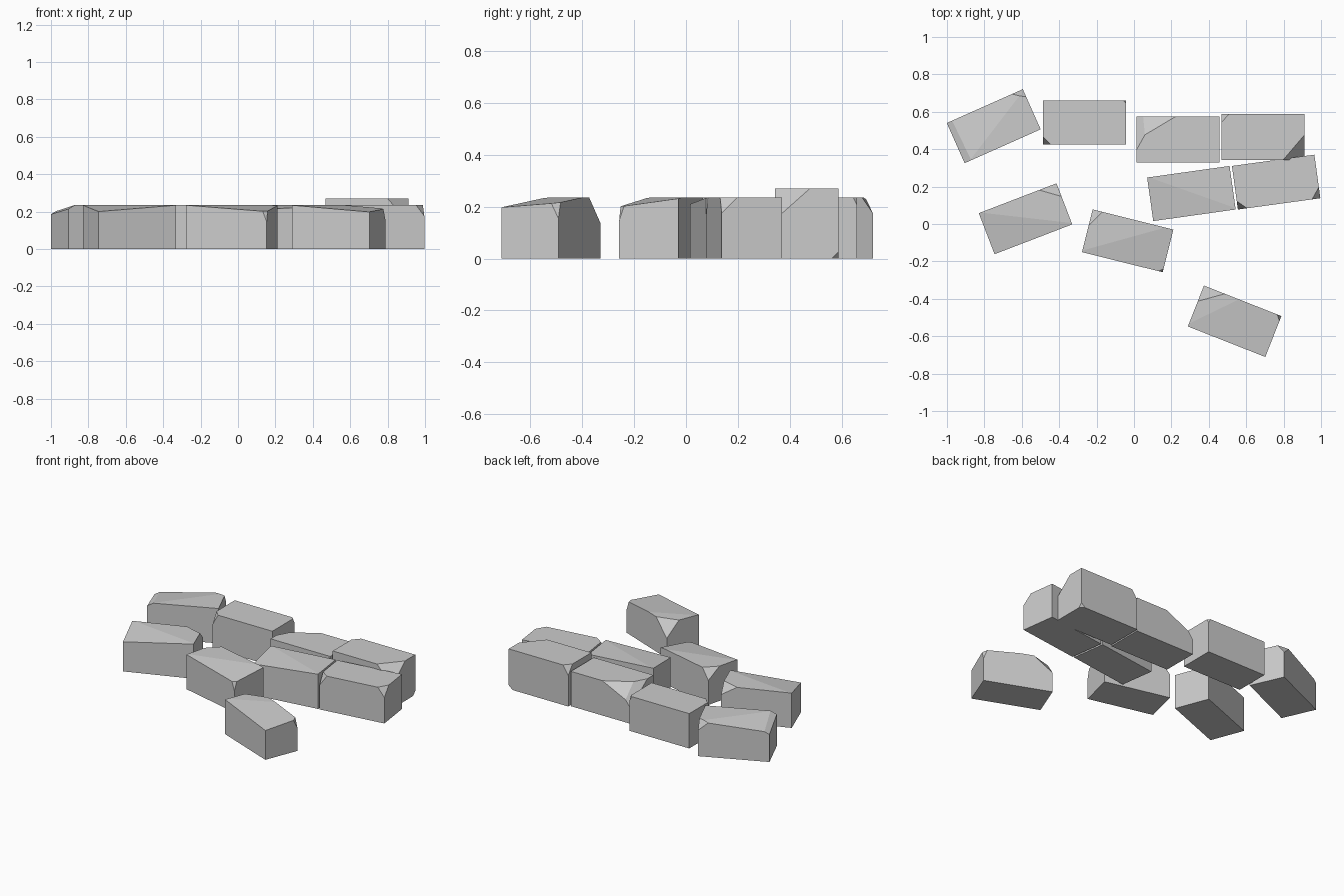
import bpy, bmesh
from math import radians
from mathutils import Vector, Matrix

if "Cube" in bpy.data.objects:
    bpy.data.objects.remove(bpy.data.objects["Cube"])

L, W, H = 0.445, 0.235, 0.235


def cut_corner(bm, size, corner, depth):
    """Slice off one box corner; depth = distance removed along each edge."""
    p = Vector([c * s / 2 for c, s in zip(corner, size)])
    n = Vector([c / d for c, d in zip(corner, depth)])
    q = p - Vector((0, 0, corner[2] * depth[2]))
    res = bmesh.ops.bisect_plane(
        bm, geom=bm.verts[:] + bm.edges[:] + bm.faces[:], dist=1e-5,
        plane_co=q, plane_no=n.normalized(), clear_outer=True)
    edges = [e for e in bm.edges if e.is_boundary]
    if edges:
        bmesh.ops.holes_fill(bm, edges=edges, sides=0)


def brick(name, x, y, angle, cuts, width=W, height=H):
    size = (L, width, height)
    bm = bmesh.new()
    bmesh.ops.create_cube(bm, size=1, matrix=Matrix.Diagonal((*size, 1)))
    for corner, depth in cuts:
        cut_corner(bm, size, corner, depth)
    bmesh.ops.recalc_face_normals(bm, faces=bm.faces[:])
    me = bpy.data.meshes.new(name)
    bm.to_mesh(me)
    bm.free()
    ob = bpy.data.objects.new(name, me)
    ob.location = (x, y, height / 2)
    ob.rotation_euler.z = radians(angle)
    bpy.context.collection.objects.link(ob)


# Top and bottom corners: front/back, left/right
FL, FR, BL, BR = (-1, -1, 1), (1, -1, 1), (-1, 1, 1), (1, 1, 1)
LOW_BR = (1, 1, -1)

# Back row
brick("back_brick_far_left", -0.75, 0.523, 24,
      [(BL, (0.46, 0.25, 0.035)), (BL, (0.09, 0.4, 0.05)),
       (BR, (0.07, 0.045, 0.06))])
brick("back_brick_left", -0.264, 0.543, 0,
      [(FL, (0.04, 0.04, 0.07)), (BR, (0.015, 0.015, 0.03))])
brick("back_brick_middle", 0.235, 0.452, 0,
      [(BL, (0.21, 0.125, 0.1)), (BL, (0.1, 0.18, 0.13))], width=0.245)
brick("back_brick_right", 0.69, 0.465, 0,
      [(FR, (0.115, 0.135, 0.12)), (BL, (0.04, 0.045, 0.06)),
       (LOW_BR, (0.03, 0.025, 0.025))], width=0.245, height=0.27)

# Middle row
brick("middle_brick_right", 0.76, 0.224, 7.8,
      [(FL, (0.05, 0.045, 0.07)), (FR, (0.045, 0.06, 0.06))])
brick("middle_brick_centre", 0.307, 0.163, 8,
      [(FL, (0.46, 0.24, 0.025))])
brick("middle_brick_left", -0.58, 0.028, 21,
      [(FL, (0.46, 0.24, 0.035)), (BR, (0.1, 0.075, 0.06))])

# Front bricks
brick("front_brick_left", -0.034, -0.09, -14,
      [(FR, (0.46, 0.26, 0.035)), (BL, (0.055, 0.09, 0.07)),
       (FR, (0.035, 0.03, 0.09))])
brick("front_brick_right", 0.538, -0.52, -21.5,
      [(FR, (0.46, 0.5, 0.037)), (BL, (0.12, 0.09, 0.1)),
       (BR, (0.03, 0.04, 0.08))])
